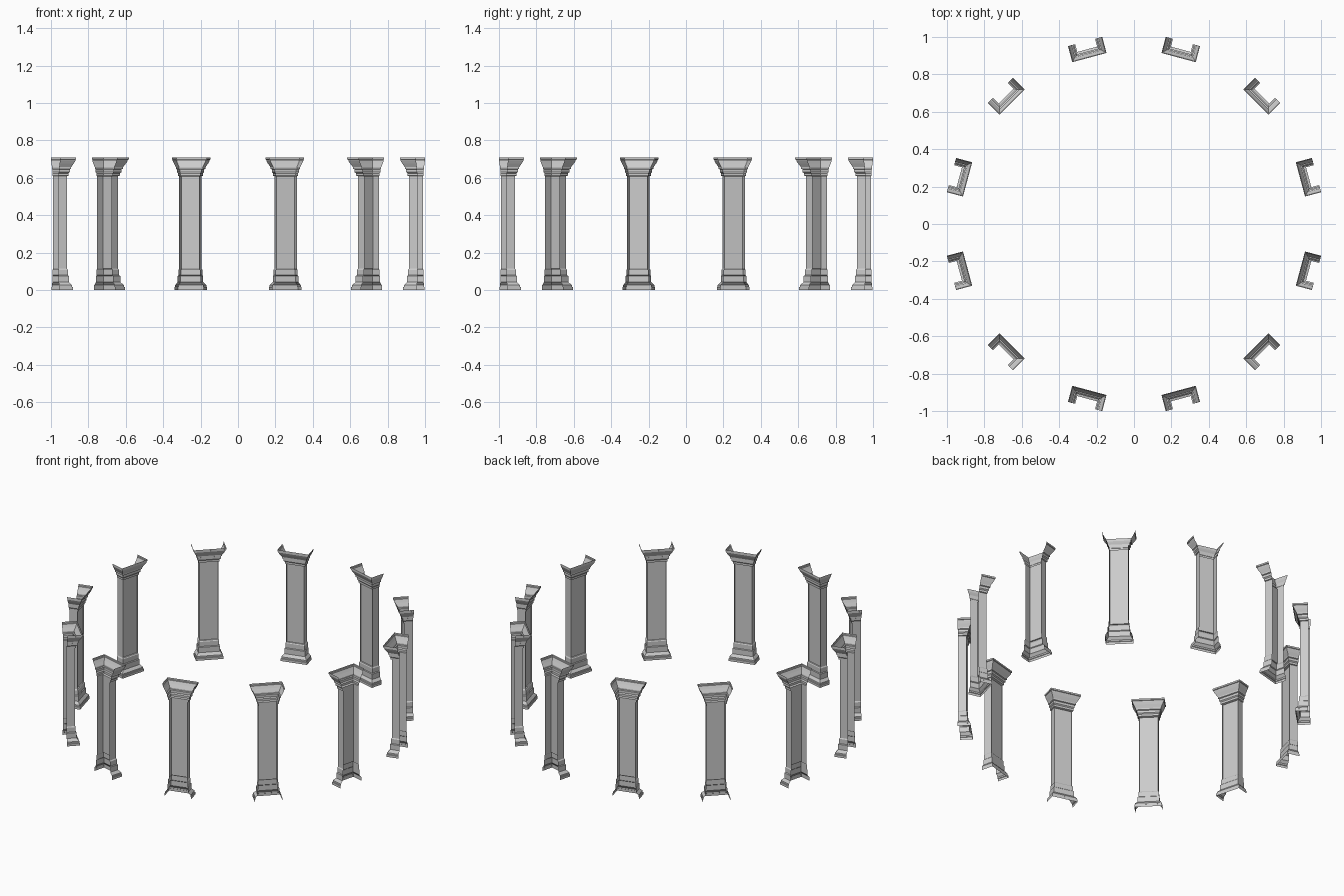
import bpy, bmesh, math

cube = bpy.data.objects.get("Cube")
if cube:
    bpy.data.objects.remove(cube, do_unlink=True)

stone = bpy.data.materials.new("grey stone")
stone.use_nodes = True
colour = (0.6, 0.6, 0.6, 1)
stone.diffuse_color = colour
stone.node_tree.nodes["Principled BSDF"].inputs["Base Color"].default_value = colour

HALF, DEPTH, RADIUS, COUNT = 0.055, 0.049, 1.01, 12

# Moulding profile: (offset from shaft, height)
profile = [
    (.025, 0), (.025, .015), (.022, .017), (.022, .026), (.012, .038),      # plinth
    (.008, .042), (.008, .075), (.004, .079), (.004, .108), (0, .114),      # base block
    (0, .609), (.006, .611), (.006, .624), (.012, .63), (.012, .645),       # shaft, necking
    (.018, .648), (.018, .657), (.022, .664), (.029, .676), (.036, .69),    # capital
    (.036, .696), (.04, .698), (.04, .708),
]


def build_pilaster():
    """Sweep the profile round three sides, leaving the back and ends open."""
    bm = bmesh.new()
    rows = []
    for off, z in profile:
        a, d = HALF + off, DEPTH + off
        path = [(-a, 0), (-a, -d), (a, -d), (a, 0)]
        rows.append([bm.verts.new((x, y, z)) for x, y in path])
    shaft_front = None
    for low, high in zip(rows, rows[1:]):
        for i in range(3):
            face = bm.faces.new((low[i], low[i + 1], high[i + 1], high[i]))
            if i == 1 and high[0].co.z - low[0].co.z > 0.3:
                shaft_front = face
    # Sunk panel on the shaft front
    bmesh.ops.inset_region(bm, faces=[shaft_front], thickness=0.013)
    bmesh.ops.inset_region(bm, faces=[shaft_front], thickness=0.002, depth=-0.006)
    mesh = bpy.data.meshes.new("pilaster")
    bm.to_mesh(mesh)
    bm.free()
    mesh.materials.append(stone)
    return mesh


# Ring of pilasters facing the centre
pilaster = build_pilaster()
for k in range(COUNT):
    angle = 2 * math.pi * (k + 0.5) / COUNT
    obj = bpy.data.objects.new(f"pilaster_{k + 1}", pilaster)
    obj.location = (RADIUS * math.cos(angle), RADIUS * math.sin(angle), 0)
    obj.rotation_euler.z = angle - math.pi / 2
    bpy.context.collection.objects.link(obj)
